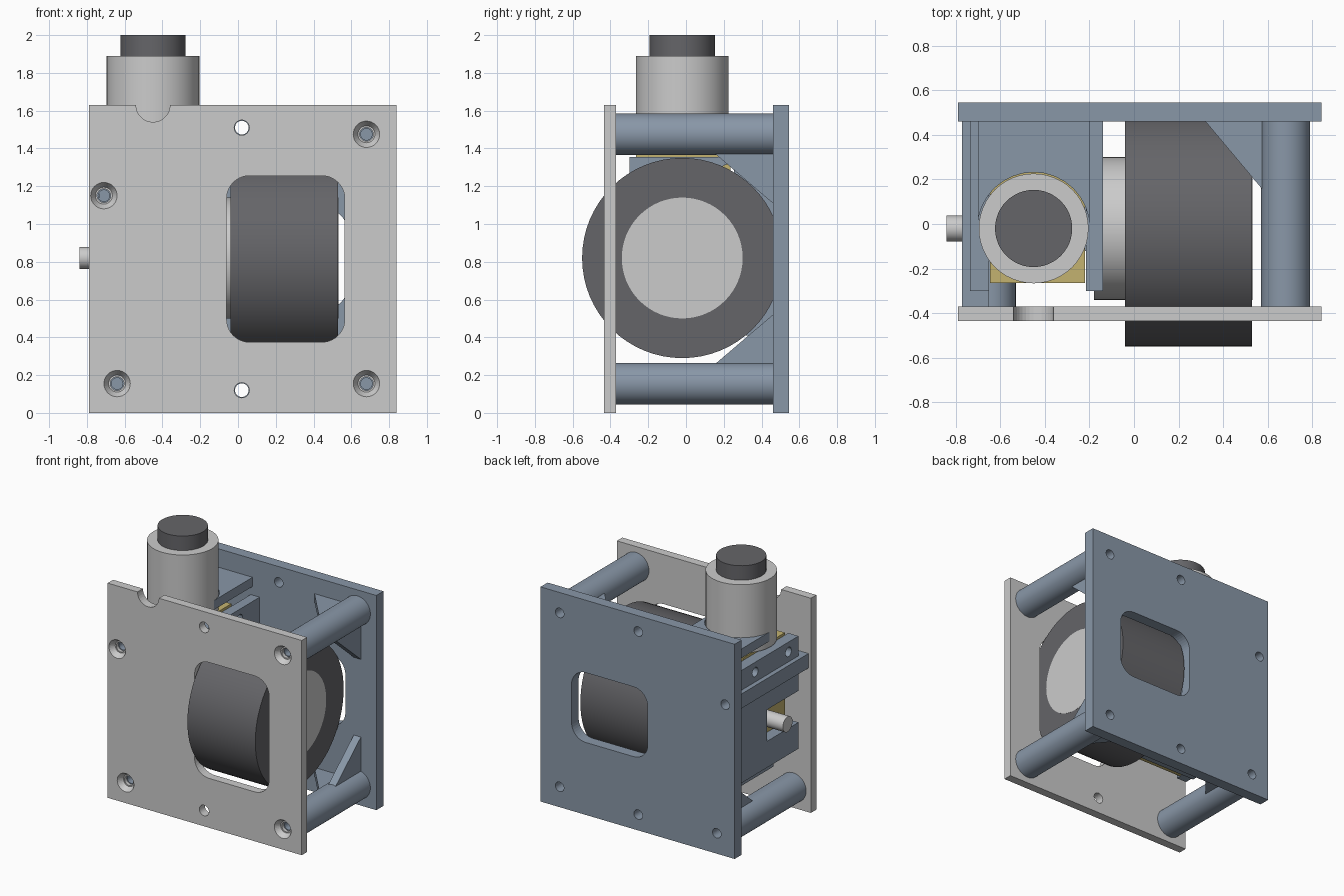
import bpy, bmesh
from math import sin, cos, pi

if "Cube" in bpy.data.objects:
    bpy.data.objects.remove(bpy.data.objects["Cube"])


def material(name, rgb):
    m = bpy.data.materials.new(name)
    m.diffuse_color = (*rgb, 1)
    m.use_nodes = True
    m.node_tree.nodes["Principled BSDF"].inputs["Base Color"].default_value = m.diffuse_color
    return m


BLUE = material("blue_grey", (0.25, 0.31, 0.39))
DARK = material("dark_rubber", (0.13, 0.13, 0.14))
YELLOW = material("yellow_plastic", (0.55, 0.45, 0.16))


def circle(u, v, r, n=48):
    return [(u + r * cos(2 * pi * i / n), v + r * sin(2 * pi * i / n)) for i in range(n)]


def rect(u0, u1, v0, v1):
    return [(u0, v0), (u1, v0), (u1, v1), (u0, v1)]


def round_rect(u0, u1, v0, v1, r, n=10):
    pts = []
    for k, (u, v) in enumerate(rect(u0 + r, u1 - r, v0 + r, v1 - r)):
        for i in range(n + 1):
            a = pi + k * pi / 2 + i * pi / 2 / n
            pts.append((u + r * cos(a), v + r * sin(a)))
    return pts


def prism(name, axis, pts, a, b, mat=None, smooth=False, end=None):
    """Extrude a profile along an axis from a to b; end gives a different far profile."""
    place = {'x': lambda p, t: (t, p[0], p[1]),
             'y': lambda p, t: (p[0], t, p[1]),
             'z': lambda p, t: (p[0], p[1], t)}[axis]
    bm = bmesh.new()
    lo = [bm.verts.new(place(p, a)) for p in pts]
    hi = [bm.verts.new(place(p, b)) for p in (end or pts)]
    bm.faces.new(lo)
    bm.faces.new(hi)
    n = len(pts)
    for i in range(n):
        bm.faces.new((lo[i], lo[(i + 1) % n], hi[(i + 1) % n], hi[i]))
    bmesh.ops.recalc_face_normals(bm, faces=bm.faces)
    me = bpy.data.meshes.new(name)
    bm.to_mesh(me)
    bm.free()
    ob = bpy.data.objects.new(name, me)
    bpy.context.collection.objects.link(ob)
    if mat:
        me.materials.append(mat)
    if smooth:
        shade(ob)
    return ob


def shade(ob):
    bpy.ops.object.select_all(action='DESELECT')
    ob.select_set(True)
    bpy.context.view_layer.objects.active = ob
    bpy.ops.object.shade_smooth_by_angle(angle=0.5)


def cut(ob, *cutters):
    for c in cutters:
        m = ob.modifiers.new("cut", 'BOOLEAN')
        m.operation, m.solver, m.object = 'DIFFERENCE', 'EXACT', c
        bpy.context.view_layer.update()
        dg = bpy.context.evaluated_depsgraph_get()
        me = bpy.data.meshes.new_from_object(ob.evaluated_get(dg))
        ob.modifiers.clear()
        ob.data = me
        bpy.data.objects.remove(c)


def bore(axis, u, v, r, a, b):
    return prism("cutter", axis, circle(u, v, r, 32), a, b)


POSTS = [(0.68, 1.475), (0.68, 0.155), (-0.64, 0.155)]
RAIL = (-0.71, 1.15)
MOUNTS = [(0.02, 1.51), (0.02, 0.12)]

# Front and back plates
front = prism("front_plate", 'y', rect(-0.79, 0.84, 0, 1.63), -0.435, -0.37)
cut(front, prism("cutter", 'y', round_rect(-0.06, 0.565, 0.375, 1.255, 0.12), -0.6, -0.2),
    bore('y', -0.45, 1.63, 0.09, -0.6, -0.2))
for u, v in POSTS + [RAIL]:
    sink = prism("cutter", 'y', circle(u, v, 0.0705, 32), -0.436, -0.395, end=circle(u, v, 0.045, 32))
    cut(front, sink, bore('y', u, v, 0.036, -0.5, -0.3))
back = prism("back_plate", 'y', rect(-0.79, 0.84, 0, 1.63), 0.46, 0.545, BLUE)
cut(back, prism("cutter", 'y', round_rect(-0.06, 0.58, 0.55, 1.08, 0.12), 0.3, 0.7))
for u, v in MOUNTS:
    cut(front, bore('y', u, v, 0.04, -0.6, -0.2))
for u, v in MOUNTS + POSTS + [RAIL]:
    cut(back, bore('y', u, v, 0.036, 0.3, 0.7))

# Standoff posts with blind holes at both ends, and two gussets each
for i, (u, v) in enumerate(POSTS):
    post = prism(f"standoff_{i}", 'y', circle(u, v, 0.11), -0.37, 0.46, BLUE)
    cut(post, bore('y', u, v, 0.03, -0.4, -0.1), bore('y', u, v, 0.03, 0.25, 0.5))
    shade(post)
    sx = -1 if u > 0 else 1
    sz = -1 if v > 0.8 else 1
    prism(f"gusset_side_{i}", 'z', [(u + sx * 0.1, 0.15), (u + sx * 0.36, 0.46), (u + sx * 0.1, 0.46)],
          v - 0.03, v + 0.03, BLUE)
    prism(f"gusset_upright_{i}", 'x', [(0.15, v + sz * 0.1), (0.46, v + sz * 0.365), (0.46, v + sz * 0.1)],
          u - 0.03, u + 0.03, BLUE)

# Square rail between the plates
rail = prism("side_rail", 'y', rect(-0.77, -0.65, 1.095, 1.205), -0.37, 0.46, BLUE)
cut(rail, bore('y', *RAIL, 0.03, -0.4, -0.1), bore('y', *RAIL, 0.03, 0.25, 0.5))

# Gearbox bracket: two slotted side panels and a bottom shelf
slot = [(-0.30, 0.5), (0.46, 0.5), (0.46, 1.355), (-0.30, 1.355),
        (-0.30, 0.94), (0.08, 0.94), (0.08, 0.70), (-0.30, 0.70)]
for name, a, b in (("outer_panel", -0.735, -0.65), ("inner_panel", -0.215, -0.14)):
    panel = prism(name, 'x', slot, a, b, BLUE)
    for y in (0.22, -0.18):
        cut(panel, bore('x', y, 1.28, 0.035, a - 0.1, b + 0.1))
prism("bottom_shelf", 'z', rect(-0.65, -0.14, -0.12, 0.46), 0.41, 0.5, BLUE)

# Motor cradle plate with a round cut-out
cradle = prism("motor_cradle", 'z', rect(-0.70, -0.20, -0.02, 0.46), 1.42, 1.49, BLUE)
cut(cradle, bore('z', -0.45, -0.02, 0.252, 1.3, 1.6))

# Gearbox, motor and shaft
prism("gearbox", 'z', rect(-0.645, -0.22, -0.265, 0.235), 0.5, 1.37, YELLOW)
prism("motor_body", 'z', circle(-0.45, -0.02, 0.246), 1.37, 1.89, smooth=True)
prism("motor_cap", 'z', circle(-0.45, -0.02, 0.173), 1.89, 2.0, DARK, smooth=True)
prism("shaft", 'x', circle(-0.02, 0.82, 0.058, 32), -0.84, -0.6, smooth=True)

# Wheel and hub
prism("tyre", 'x', circle(-0.02, 0.82, 0.53, 64), -0.04, 0.53, DARK, smooth=True)
prism("wheel_hub", 'x', circle(-0.02, 0.82, 0.32, 64), -0.18, 0.531, smooth=True)
